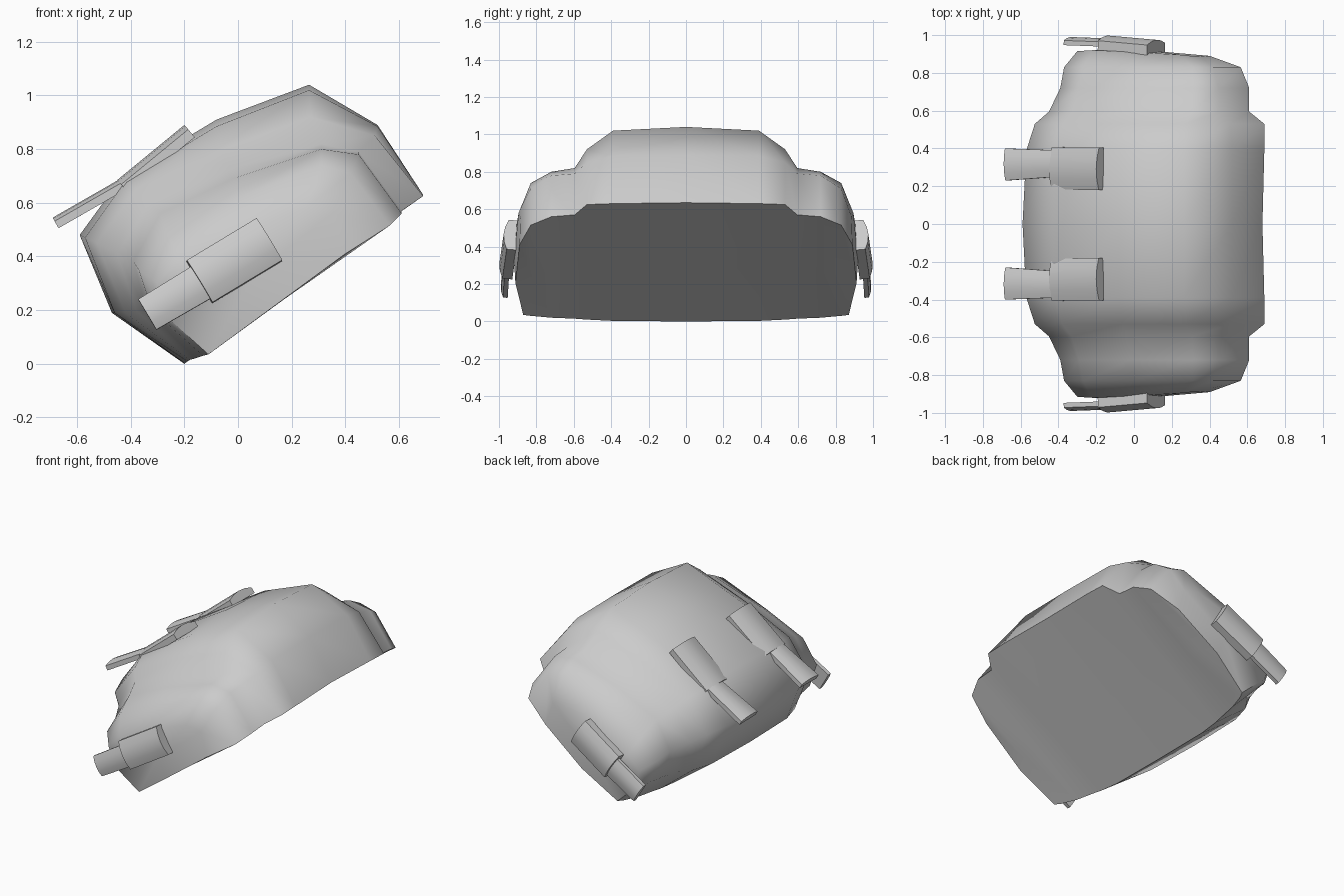
import bpy, bmesh, math
from mathutils import Vector

cube = bpy.data.objects.get("Cube")
if cube:
    bpy.data.objects.remove(cube)

grey = bpy.data.materials.new("light grey")
grey.use_nodes = True
COLOUR = (0.6, 0.6, 0.6, 1)
grey.diffuse_color = COLOUR
grey.node_tree.nodes["Principled BSDF"].inputs["Base Color"].default_value = COLOUR


def finish(bm, name, angle):
    bmesh.ops.remove_doubles(bm, verts=bm.verts, dist=1e-5)
    bmesh.ops.recalc_face_normals(bm, faces=bm.faces)
    mesh = bpy.data.meshes.new(name)
    bm.to_mesh(mesh)
    bm.free()
    mesh.materials.append(grey)
    ob = bpy.data.objects.new(name, mesh)
    bpy.context.collection.objects.link(ob)
    bpy.ops.object.select_all(action='DESELECT')
    bpy.context.view_layer.objects.active = ob
    ob.select_set(True)
    bpy.ops.object.shade_smooth_by_angle(angle=math.radians(angle))
    return ob


def loft(bm, rings):
    """Bridge closed rings of equal length with quads."""
    loops = [[bm.verts.new(p) for p in r] for r in rings]
    for a, b in zip(loops, loops[1:]):
        n = len(a)
        for i in range(n):
            j = (i + 1) % n
            bm.faces.new((a[i], a[j], b[j], b[i]))
    return loops


# Shell: x-z outlines from the middle (y = 0) out to the side wall
SECTIONS = [
    (0.00, [(-.2, 0), (-.47, .19), (-.59, .48), (-.43, .70), (-.08, .91), (.265, 1.04), (.52, .89), (.68, .635)]),
    (0.39, [(-.2, .003), (-.46, .19), (-.57, .47), (-.42, .68), (-.08, .885), (.265, 1.02), (.52, .885), (.69, .63)]),
    (0.53, [(-.19, .01), (-.42, .19), (-.525, .45), (-.38, .65), (-.06, .80), (.27, .92), (.51, .85), (.69, .625)]),
    (0.595, [(-.18, .015), (-.38, .2), (-.45, .41), (-.33, .60), (-.04, .72), (.31, .82), (.45, .79), (.61, .57)]),
    (0.72, [(-.16, .02), (-.34, .2), (-.39, .38), (-.29, .56), (-.02, .69), (.31, .80), (.45, .78), (.61, .56)]),
    (0.83, [(-.13, .03), (-.32, .2), (-.37, .35), (-.27, .50), (0, .62), (.31, .74), (.42, .71), (.565, .515)]),
]
# Side wall rim as full points, since it curves in y
RIM = [(-.11, .87, .035), (-.26, .90, .17), (-.30, .915, .30), (-.22, .92, .39),
       (0, .91, .49), (.25, .895, .58), (.35, .885, .56), (.40, .89, .41)]


def close_ring(pts, y_mid):
    """Add a middle point on the flat base edge."""
    mid = Vector(pts[-1]).lerp(Vector(pts[0]), 0.55)
    mid.y = y_mid
    return pts + [tuple(mid)]


half = [close_ring([(x, y, z) for x, z in pts], y) for y, pts in SECTIONS]
half.append(close_ring(RIM, .912))
mirrored = [[(x, -y, z) for x, y, z in r] for r in half[:0:-1]]
bm = bmesh.new()
loops = loft(bm, mirrored + half)
for ring, s in ((loops[0], -1), (loops[-1], 1)):
    hub = bm.verts.new((.06, .92 * s, .33))
    for i, v in enumerate(ring):
        bm.faces.new((v, ring[(i + 1) % len(ring)], hub))
finish(bm, "shell", 60)


def plate(name, p0, p1, w0, w1, normal, thick, bulge):
    """Plate with an arched top running from p0 to p1 (crown line)."""
    p0, p1 = Vector(p0), Vector(p1)
    d = (p1 - p0).normalized()
    n = Vector(normal)
    n = (n - d * n.dot(d)).normalized()
    side = d.cross(n)
    rings = []
    for p, w in ((p0, w0), (p1, w1)):
        arch = [p + side * w * t - n * bulge * t * t for t in (-1, -.5, 0, .5, 1)]
        rings.append(arch + [p + side * w - n * thick, p - side * w - n * thick])
    bm = bmesh.new()
    loops = loft(bm, rings)
    for ring in loops:
        bm.faces.new(ring)
    finish(bm, name, 35)


# Stepped tabs: a wide holder and a narrow blade, two on top and one per side
for s, tag in ((-1, "front"), (1, "back")):
    plate(f"top_holder_{tag}", (-.20, .292 * s, .89), (-.45, .295 * s, .685),
          .112, .112, (-.64, 0, .77), .06, .022)
    plate(f"top_blade_{tag}", (-.42, .32 * s, .70), (-.69, .315 * s, .545),
          .07, .085, (-.49, 0, .87), .045, .015)
    plate(f"side_holder_{tag}", (.118, .975 * s, .467), (-.142, .998 * s, .31),
          .092, .092, (.08, s, .12), .075, .022)
    plate(f"side_blade_{tag}", (-.12, .982 * s, .315), (-.338, .99 * s, .185),
          .07, .066, (.04, s, .08), .04, .015)
